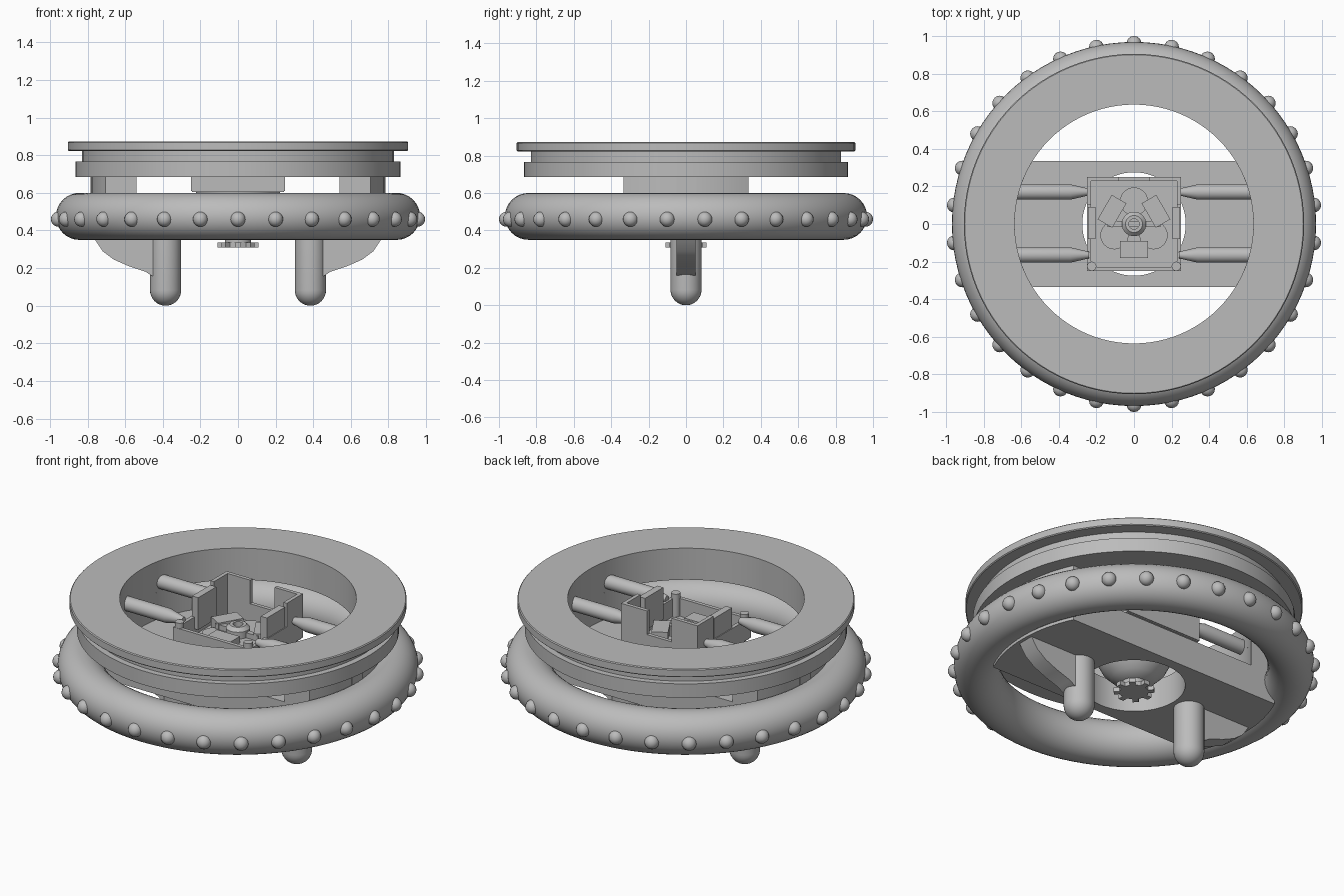
import bpy, bmesh
from math import sin, cos, pi, radians, asin
from mathutils import Matrix

if "Cube" in bpy.data.objects:
    bpy.data.objects.remove(bpy.data.objects["Cube"])

grey = bpy.data.materials.new("plain_grey")
grey.use_nodes = True
grey.diffuse_color = (0.5, 0.5, 0.5, 1)
grey.node_tree.nodes["Principled BSDF"].inputs["Base Color"].default_value = grey.diffuse_color


def finish(bm, name):
    bmesh.ops.recalc_face_normals(bm, faces=bm.faces[:])
    mesh = bpy.data.meshes.new(name)
    bm.to_mesh(mesh)
    bm.free()
    mesh.materials.append(grey)
    ob = bpy.data.objects.new(name, mesh)
    bpy.context.scene.collection.objects.link(ob)
    bpy.ops.object.select_all(action='DESELECT')
    ob.select_set(True)
    bpy.context.view_layer.objects.active = ob
    bpy.ops.object.shade_smooth_by_angle(angle=radians(35))


def lathe(name, profile, closed=False, steps=64, matrix=Matrix()):
    """Spin (radius, height) points about the z axis."""
    bm = bmesh.new()
    vs = [bm.verts.new((r, 0, z)) for r, z in profile]
    edges = [bm.edges.new(p) for p in zip(vs, vs[1:])]
    if closed:
        edges.append(bm.edges.new((vs[-1], vs[0])))
    bmesh.ops.spin(bm, geom=vs + edges, cent=(0, 0, 0), axis=(0, 0, 1),
                   angle=2 * pi, steps=steps, use_merge=True)
    bmesh.ops.remove_doubles(bm, verts=bm.verts[:], dist=1e-5)
    bm.transform(matrix)
    finish(bm, name)


def prism(name, loops, low, high, matrix=Matrix()):
    """Extrude an outline, and any holes in it, from low to high along z."""
    bm = bmesh.new()
    for loop in loops:
        vs = [bm.verts.new((x, y, low)) for x, y in loop]
        for pair in zip(vs, vs[1:] + vs[:1]):
            bm.edges.new(pair)
    bmesh.ops.triangle_fill(bm, edges=bm.edges[:], use_beauty=True, normal=(0, 0, 1))
    ext = bmesh.ops.extrude_face_region(bm, geom=bm.faces[:], use_keep_orig=True)["geom"]
    bmesh.ops.translate(bm, vec=(0, 0, high - low),
                        verts=[g for g in ext if isinstance(g, bmesh.types.BMVert)])
    bm.transform(matrix)
    finish(bm, name)


def box(name, x, y, z, matrix=Matrix()):
    prism(name, [[(x[0], y[0]), (x[1], y[0]), (x[1], y[1]), (x[0], y[1])]], *z, matrix)


def arc(radius, start, end, n):
    return [(radius * cos(start + (end - start) * i / n),
             radius * sin(start + (end - start) * i / n)) for i in range(n + 1)]


def circle(radius, n=64):
    return arc(radius, 0, 2 * pi, n)[:-1]


# Upper flanged ring
lathe("upper_ring", [(.635, .685), (.865, .685), (.865, .767), (.83, .767), (.83, .823),
                     (.9, .823), (.905, .828), (.905, .867), (.9, .872), (.635, .872)], True, 96)

# Round bumper with studs
lathe("bumper_ring", [(.843 + x, .475 + z) for x, z in circle(.125, 32)], True, 96)
bm = bmesh.new()
for i in range(30):
    a = pi / 2 + i * 2 * pi / 30
    bmesh.ops.create_uvsphere(bm, u_segments=16, v_segments=10, radius=.04,
                              matrix=Matrix.Translation((.96 * cos(a), .96 * sin(a), .46)))
finish(bm, "bumper_studs")

# Bridge plate with a round opening
R, RI, W = .78, .635, .335
A, AI = asin(W / R), asin(W / RI)
prism("bridge_plate", [arc(R, -A, A, 16) + arc(R, pi - A, pi + A, 16), circle(.275)], .35, .53)

upright = Matrix.Rotation(pi / 2, 4, 'X')
for side, name in ((1, "left"), (-1, "right")):
    turn = Matrix.Rotation(0 if side > 0 else pi, 4, 'Z')
    # Curved end block that carries the upper ring
    prism(name + "_end_block", [arc(R, -A, A, 16) + arc(RI, AI, -AI, 16)], .525, .69, turn)
    # Rounded leg and its gusset
    tip = [(.083 * cos(t * pi / 16), .083 + .083 * sin(t * pi / 16)) for t in range(-8, 1)]
    tip[0] = (0, 0)
    lathe(name + "_leg", tip + [(.083, .37), (0, .37)], steps=32,
          matrix=Matrix.Translation((.385 * side, 0, 0)))
    prism(name + "_gusset", [[(.4, .37), (.4, .15), (.46, .16), (.49, .18), (.58, .21),
                              (.66, .245), (.72, .29), (.76, .35), (.783, .38),
                              (.783, .688), (.66, .688), (.66, .37)]],
          -.05, .05, turn @ upright)
    # Support rods with tapered inner ends
    for y, place in ((.17, "back"), (-.165, "front")):
        lathe(f"{name}_{place}_rod", [(0, .24), (.018, .24), (.041, .34), (.041, .65), (0, .65)], steps=24,
              matrix=Matrix.Translation((0, y, .74)) @ Matrix.Rotation(side * pi / 2, 4, 'Y'))

# Open square housing: low walls and raised corners
E, T = .25, .022
LOW, TOP = .73, .87
for i, name in enumerate(("left", "back", "right", "front")):
    m = Matrix.Rotation(i * pi / 2, 4, 'Z')
    box(name + "_housing_wall", (E - T, E), (-E, E), (.61, LOW), m)
for side, name in ((1, "left"), (-1, "right")):
    def span(a, b):
        return sorted((a * side, b * side))
    box(name + "_back_corner_a", span(E - T, E), (.1, E), (LOW, TOP))
    box(name + "_back_corner_b", span(.08, E), (E - T, E), (LOW, TOP))
    box(name + "_side_bracket", span(.205, .245), (-.08, .09), (.66, .85))
    lathe(name + "_front_post", [(0, .61), (.025, .61), (.025, .76), (0, .76)], steps=16,
          matrix=Matrix.Translation((.225 * side, -.225, 0)))

# Housing floor and rounded bowl beneath it
box("housing_floor", (-E + .005, E - .005), (-E + .005, E - .005), (.605, .625))
lathe("bowl", [(0, .36), (.07, .36), (.12, .39), (.17, .44), (.205, .51), (.225, .61), (0, .61)])

# Drive units, hub and cross bar
for i in range(3):
    m = Matrix.Rotation(radians(30 + 120 * i), 4, 'Z')
    box(f"drive_unit_{i + 1}", (.09, .18), (-.075, .075), (.62, .7), m)
    lathe(f"drive_roller_{i + 1}", [(0, .62), (.075, .62), (.075, .66), (0, .66)], steps=24,
          matrix=m @ Matrix.Rotation(pi / 3, 4, 'Z') @ Matrix.Translation((.12, 0, 0)))
box("cross_bar", (-.14, .14), (-.015, .015), (.66, .69))
lathe("hub", [(.028, .62), (.065, .62), (.065, .7), (.045, .72), (.028, .72)], True, 32)

# Toothed wheel under the bowl
teeth = []
for i in range(8):
    for r, d in ((.078, -.2), (.11, -.15), (.11, .15), (.078, .2)):
        a = i * pi / 4 + d
        teeth.append((r * cos(a), r * sin(a)))
prism("toothed_wheel", [teeth], .31, .335)
lathe("wheel_collar", [(0, .33), (.07, .33), (.07, .365), (0, .365)], steps=32)
